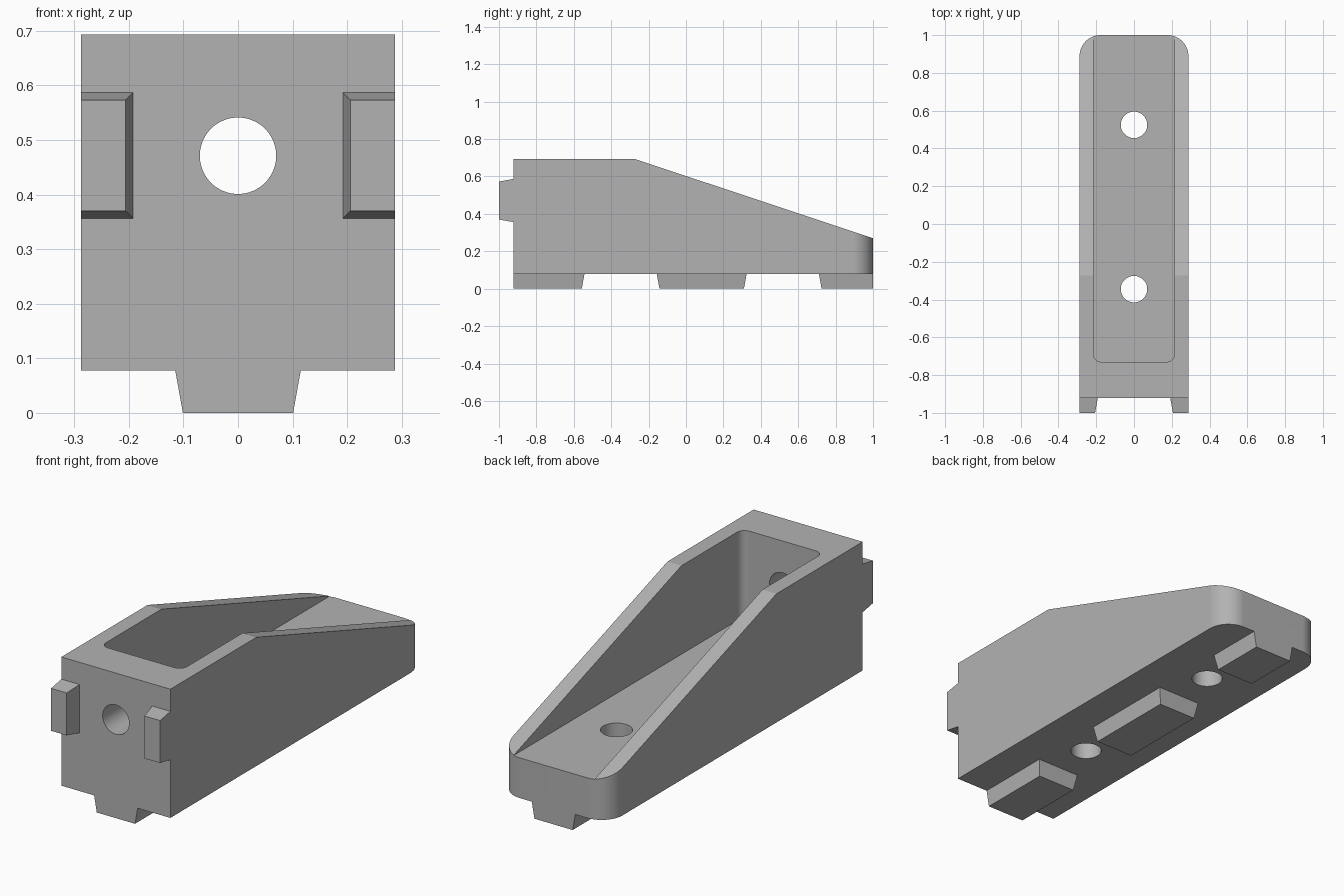
import bpy, bmesh, math
from mathutils import Matrix

if "Cube" in bpy.data.objects:
    bpy.data.objects.remove(bpy.data.objects["Cube"], do_unlink=True)

HALF_W, FRONT, BACK = 0.288, -0.922, 1.0
BASE, TOP, FLOOR = 0.078, 0.693, 0.27
HOLE_R = 0.07

grey = bpy.data.materials.new("plain grey")
grey.use_nodes = True
grey.diffuse_color = (0.45, 0.45, 0.45, 1)
grey.node_tree.nodes["Principled BSDF"].inputs["Base Color"].default_value = grey.diffuse_color


def make_object(name, bm):
    bmesh.ops.recalc_face_normals(bm, faces=bm.faces)
    mesh = bpy.data.meshes.new(name)
    bm.to_mesh(mesh)
    bm.free()
    obj = bpy.data.objects.new(name, mesh)
    bpy.context.collection.objects.link(obj)
    mesh.materials.append(grey)
    return obj


def loft(bm, lower, upper):
    """Close a solid between two matching outlines."""
    a, b = ([bm.verts.new(p) for p in ring] for ring in (lower, upper))
    bm.faces.new(a)
    bm.faces.new(b)
    for i in range(len(a)):
        j = (i + 1) % len(a)
        bm.faces.new((a[i], a[j], b[j], b[i]))


def round_upright_edges(bm, y, radius):
    edges = [e for e in bm.edges
             if all(abs(v.co.y - y) < 1e-4 for v in e.verts)
             and abs(e.verts[0].co.x - e.verts[1].co.x) < 1e-4]
    bmesh.ops.bevel(bm, geom=edges, offset=radius, segments=12, profile=0.5, affect='EDGES')


def rect(a0, a1, b0, b1):
    return [(a0, b0), (a1, b0), (a1, b1), (a0, b1)]


def foot(name, y0, y1, taper0, taper1):
    bm = bmesh.new()
    loft(bm, [(x, y, 0) for x, y in rect(-0.101, 0.101, y0, y1)],
         [(x, y, BASE) for x, y in rect(-0.115, 0.115, y0 - taper0, y1 + taper1)])
    return make_object(name, bm)


def tab(name, side):
    bm = bmesh.new()
    loft(bm, [(side * x, FRONT, z) for x, z in rect(0.192, HALF_W, 0.356, 0.587)],
         [(side * x, -1, z) for x, z in rect(0.206, HALF_W, 0.37, 0.573)])
    return make_object(name, bm)


def hole(name, location, depth, rotation=None):
    bm = bmesh.new()
    matrix = Matrix.Translation(location) @ (rotation or Matrix())
    bmesh.ops.create_cone(bm, cap_ends=True, segments=64, radius1=HOLE_R,
                          radius2=HOLE_R, depth=depth, matrix=matrix)
    return make_object(name, bm)


# Sloping body with rounded back corners
profile = [(FRONT, BASE), (BACK, BASE), (BACK, FLOOR), (-0.272, TOP), (FRONT, TOP)]
bm = bmesh.new()
loft(bm, [(-HALF_W, y, z) for y, z in profile], [(HALF_W, y, z) for y, z in profile])
round_upright_edges(bm, BACK, 0.11)
body = make_object("wedge_body", bm)

# Pocket, open at the back, and the three bolt holes
bm = bmesh.new()
pocket_outline = rect(-0.214, 0.214, -0.73, BACK + 0.2)
loft(bm, [(x, y, FLOOR) for x, y in pocket_outline],
     [(x, y, TOP + 0.2) for x, y in pocket_outline])
round_upright_edges(bm, -0.73, 0.04)
cutters = [
    make_object("pocket_cutter", bm),
    hole("back_hole_cutter", (0, 0.525, 0.2), 0.5),
    hole("floor_hole_cutter", (0, -0.345, 0.2), 0.5),
    hole("front_hole_cutter", (0, -0.82, 0.471), 0.4, Matrix.Rotation(math.pi / 2, 4, 'X')),
]

# Keyed feet below and locating tabs in front
additions = [
    foot("front_foot", FRONT, -0.557, 0, 0.014),
    foot("middle_foot", -0.142, 0.31, 0.014, 0.014),
    foot("back_foot", 0.725, BACK, 0.014, 0),
    tab("left_tab", 1),
    tab("right_tab", -1),
]

# Join everything into one clean solid
bpy.ops.object.select_all(action='DESELECT')
body.select_set(True)
bpy.context.view_layer.objects.active = body
for operation, parts in (('DIFFERENCE', cutters), ('UNION', additions)):
    for part in parts:
        mod = body.modifiers.new(part.name, 'BOOLEAN')
        mod.operation, mod.object, mod.solver = operation, part, 'EXACT'
        bpy.ops.object.modifier_apply(modifier=mod.name)
        bpy.data.objects.remove(part, do_unlink=True)

# Smooth curved walls, keep flat faces crisp
bpy.ops.object.shade_smooth_by_angle(angle=math.radians(12))
weighted = body.modifiers.new("flat_normals", 'WEIGHTED_NORMAL')
weighted.keep_sharp = True
